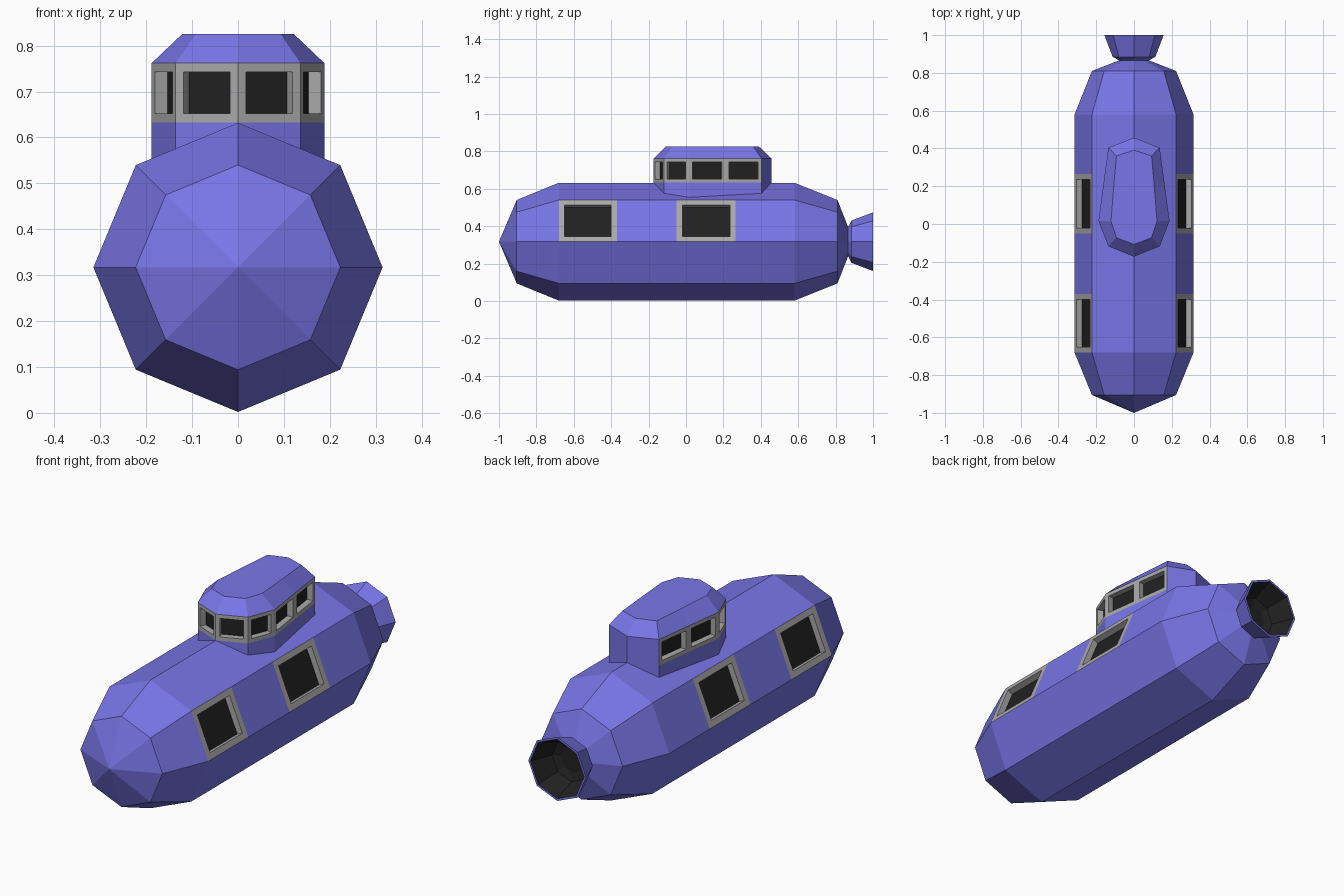
import bpy, bmesh
from math import sin, cos, pi

if "Cube" in bpy.data.objects:
    bpy.data.objects.remove(bpy.data.objects["Cube"])


def material(name, color):
    m = bpy.data.materials.new(name)
    m.diffuse_color = (*color, 1)
    m.use_nodes = True
    m.node_tree.nodes["Principled BSDF"].inputs["Base Color"].default_value = m.diffuse_color
    return m


BLUE, GREY, BLACK = 0, 1, 2
MATS = [material("blue_paint", (0.19, 0.18, 0.8)),
        material("grey_frame", (0.4, 0.4, 0.4)),
        material("dark_glass", (0.015, 0.015, 0.015))]
CZ = 0.317   # height of the hull axis


def octagon(y, r):
    return [(r * cos(k * pi / 4), y, CZ + r * sin(k * pi / 4)) for k in range(8)]


def loft(bm, rings):
    """Skin closed rings, cap both ends; returns side faces as [ring][segment]."""
    vs = [[bm.verts.new(p) for p in ring] for ring in rings]
    n = len(rings[0])
    faces = [[bm.faces.new((a[k], a[(k + 1) % n], b[(k + 1) % n], b[k]))
              for k in range(n)] for a, b in zip(vs, vs[1:])]
    caps = [bm.faces.new(vs[0]), bm.faces.new(vs[-1])]
    bmesh.ops.recalc_face_normals(bm, faces=bm.faces)
    return faces, caps


def window(bm, faces, border, depth):
    """Grey frame, recessed grey reveal and a dark pane in each face."""
    for f in faces:
        f.material_index = GREY
    for t, d in ((border, 0), (0, -depth)):
        for f in bmesh.ops.inset_individual(bm, faces=faces, thickness=t, depth=d,
                                            use_even_offset=True)["faces"]:
            f.material_index = GREY
    for f in faces:
        f.material_index = BLACK


def finish(bm, name):
    me = bpy.data.meshes.new(name)
    bm.to_mesh(me)
    bm.free()
    for m in MATS:
        me.materials.append(m)
    ob = bpy.data.objects.new(name, me)
    bpy.context.collection.objects.link(ob)
    return ob


# Hull: octagonal body with pointed nose and four square windows
bm = bmesh.new()
R = 0.315
profile = [(-0.905, 0.223), (-0.68, R), (-0.37, R), (-0.05, R), (0.265, R),
           (0.58, R), (0.81, 0.223), (0.868, 0.075)]
faces, caps = loft(bm, [octagon(y, r) for y, r in profile])
nose = bmesh.ops.poke(bm, faces=[caps[0]])["verts"][0]
nose.co = (0, -1, CZ)
window(bm, [faces[i][k] for i in (1, 3) for k in (0, 3)], 0.03, 0.03)
finish(bm, "hull")

# Rear nozzle: flared octagonal cup with a dark inside
bm = bmesh.new()
cup = [(0.862, 0.07), (0.885, 0.113), (1.0, 0.157), (1.0, 0.146),
       (0.892, 0.104), (0.878, 0.065)]
faces, caps = loft(bm, [octagon(y, r) for y, r in cup])
for f in faces[3] + faces[4] + [caps[1]]:
    f.material_index = BLACK
finish(bm, "rear_nozzle")


# Cabin: faceted tower with a window band and chamfered roof
def outline(half, z):
    """Half outline from front centre to back centre, mirrored across x."""
    return [(x, y, z) for x, y in half] + [(-x, y, z) for x, y in half[-2:0:-1]]


wall = [(0, -0.173), (0.136, -0.118), (0.188, 0.016), (0.162, 0.21),
        (0.136, 0.404), (0, 0.457)]
roof = [(0, -0.108), (0.093, -0.073), (0.122, 0.014), (0.108, 0.19),
        (0.093, 0.36), (0, 0.391)]
bm = bmesh.new()
faces, caps = loft(bm, [outline(wall, 0.52), outline(wall, 0.633),
                        outline(wall, 0.762), outline(roof, 0.825)])
window(bm, [faces[1][k] for k in (0, 1, 2, 3, 6, 7, 8, 9)], 0.019, 0.03)
finish(bm, "cabin")
